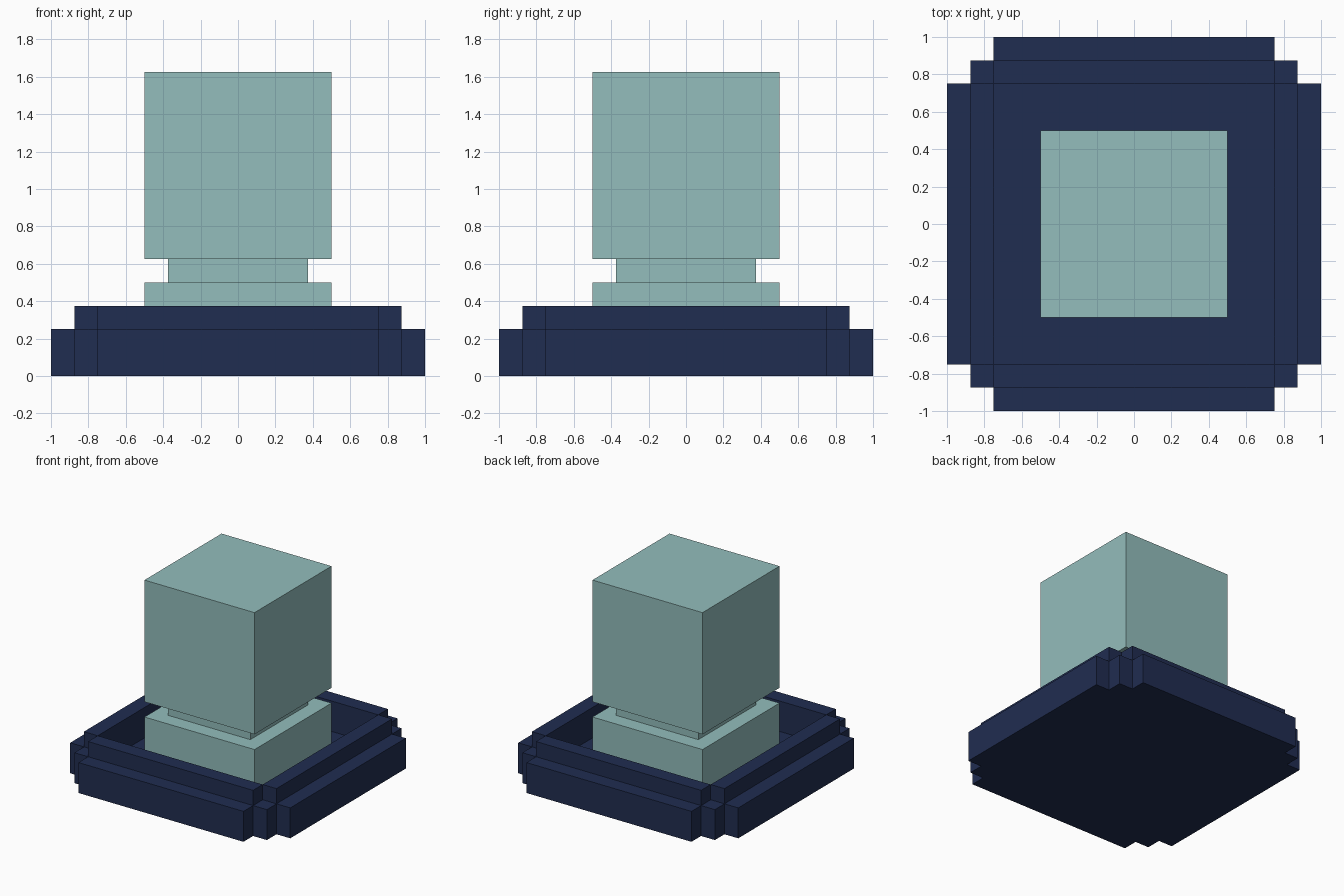
import bpy
import bmesh
from mathutils import Matrix, Vector

if "Cube" in bpy.data.objects:
    bpy.data.objects.remove(bpy.data.objects["Cube"])


def material(name, rgb):
    mat = bpy.data.materials.new(name)
    mat.diffuse_color = (*rgb, 1.0)
    mat.use_nodes = True
    mat.node_tree.nodes["Principled BSDF"].inputs["Base Color"].default_value = mat.diffuse_color
    return mat


NAVY = material("navy", (0.0145, 0.026, 0.082))
TEAL = material("pale teal", (0.292, 0.509, 0.502))


def boxes(name, mat, extents):
    """One object made of boxes given as (low corner, high corner)."""
    bm = bmesh.new()
    for low, high in extents:
        low, high = Vector(low), Vector(high)
        place = Matrix.Translation((low + high) / 2) @ Matrix.Diagonal((*(high - low), 1.0))
        bmesh.ops.create_cube(bm, size=1.0, matrix=place)
    mesh = bpy.data.meshes.new(name)
    bm.to_mesh(mesh)
    bm.free()
    mesh.materials.append(mat)
    obj = bpy.data.objects.new(name, mesh)
    bpy.context.collection.objects.link(obj)
    return obj


def slab(name, mat, half, z0, z1):
    return boxes(name, mat, [((-half, -half, z0), (half, half, z1))])


def around(low, high):
    """Repeat a front box on all four sides by quarter turns."""
    out = []
    (x0, y0, z0), (x1, y1, z1) = low, high
    for _ in range(4):
        out.append(((x0, y0, z0), (x1, y1, z1)))
        x0, x1, y0, y1 = -y1, -y0, x0, x1
    return out


# Tray: sunken floor, tall inner rim, low outer panels and corner posts
slab("tray_floor", NAVY, 0.75, 0, 0.125)
boxes("tray_rim", NAVY, around((-0.75, -0.875, 0), (0.75, -0.75, 0.375)))
boxes("outer_panels", NAVY, around((-0.75, -1.0, 0), (0.75, -0.875, 0.25)))
boxes("corner_posts", NAVY, around((0.75, -0.875, 0), (0.875, -0.75, 0.25)))

# Pedestal standing in the tray, narrow neck and large cube on top
slab("pedestal", TEAL, 0.5, 0.125, 0.5)
slab("neck", TEAL, 0.375, 0.5, 0.625)
slab("top_cube", TEAL, 0.5, 0.625, 1.625)
